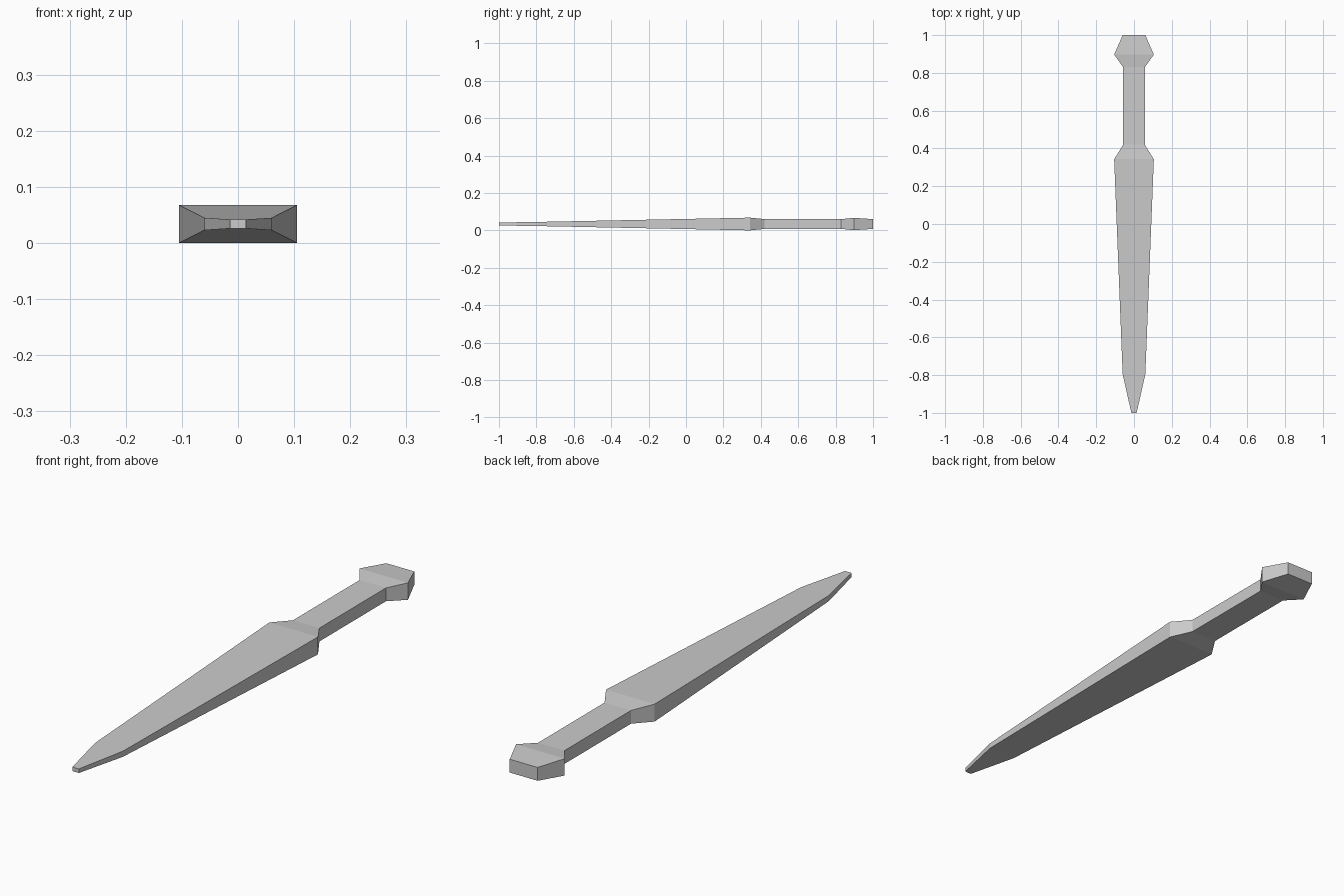
import bpy
import bmesh

# Remove the default object
if "Cube" in bpy.data.objects:
    bpy.data.objects.remove(bpy.data.objects["Cube"], do_unlink=True)

MID_Z = 0.034

# One flat grey for the whole dagger
grey = bpy.data.materials.new("plain grey")
grey.use_nodes = True
colour = (0.6, 0.6, 0.6, 1)
grey.diffuse_color = colour
grey.node_tree.nodes["Principled BSDF"].inputs["Base Color"].default_value = colour

# Rectangular sections from tip to pommel: y, half width, half thickness
sections = [
    (-1.0, 0.014, 0.008),    # blunt tip
    (-0.795, 0.06, 0.011),   # start of point
    (0.343, 0.105, 0.034),   # blade shoulder
    (0.42, 0.057, 0.026),    # grip front
    (0.83, 0.057, 0.026),    # grip back
    (0.897, 0.105, 0.033),   # pommel widest
    (1.0, 0.06, 0.026),      # pommel end
]


def loft(name, sections):
    """Bridge rectangular sections along y and cap both ends."""
    bm = bmesh.new()
    rings = [[bm.verts.new((sx * w, y, MID_Z + sz * t))
              for sx, sz in ((-1, -1), (1, -1), (1, 1), (-1, 1))]
             for y, w, t in sections]
    for a, b in zip(rings, rings[1:]):
        for i in range(4):
            j = (i + 1) % 4
            bm.faces.new((a[i], a[j], b[j], b[i]))
    bm.faces.new(rings[0])
    bm.faces.new(rings[-1])
    bmesh.ops.recalc_face_normals(bm, faces=bm.faces)
    mesh = bpy.data.meshes.new(name)
    bm.to_mesh(mesh)
    bm.free()
    mesh.materials.append(grey)
    obj = bpy.data.objects.new(name, mesh)
    bpy.context.collection.objects.link(obj)
    return obj


# Blade, grip and pommel form one continuous faceted body
loft("dagger", sections)
